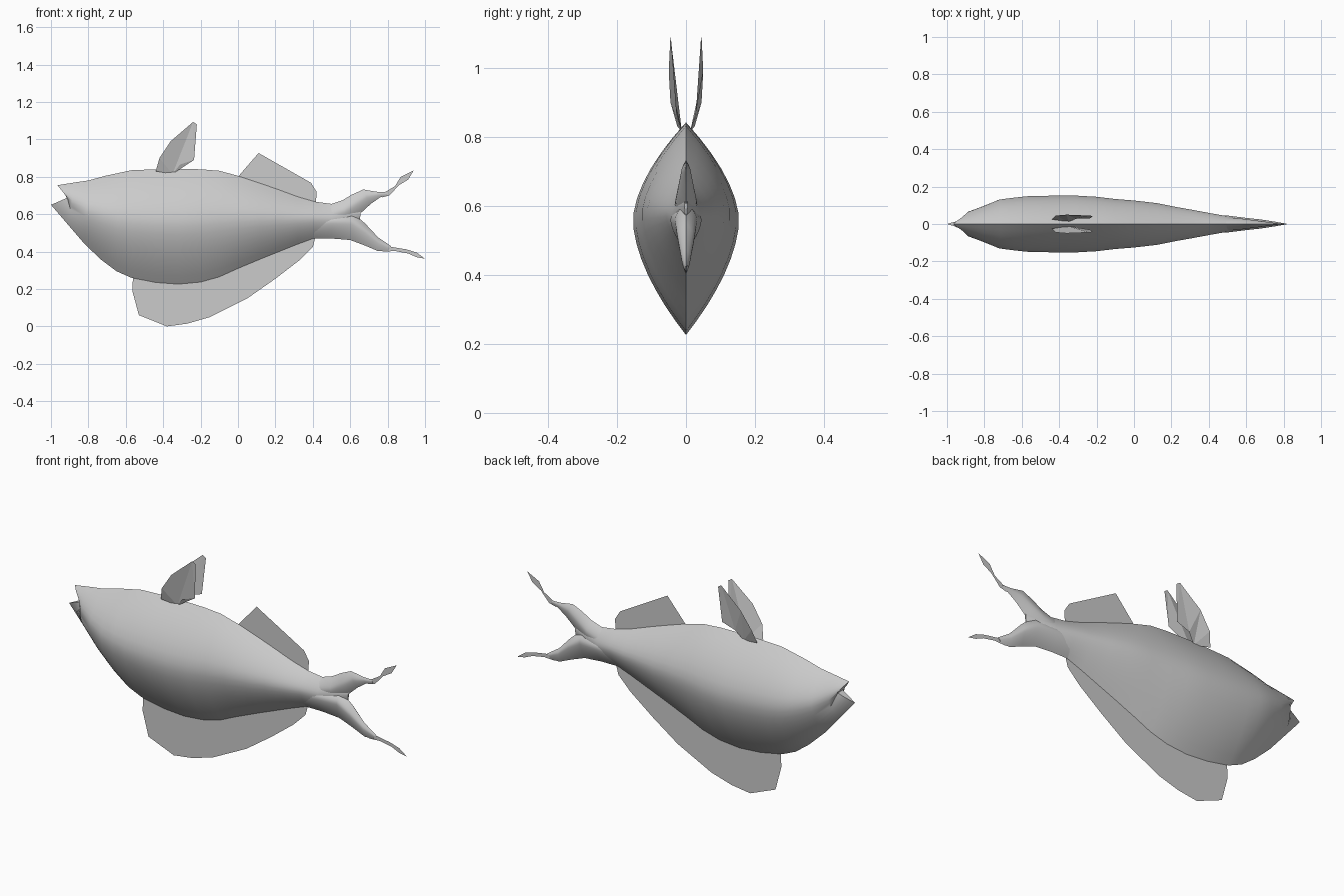
import bpy, bmesh, math

cube = bpy.data.objects.get("Cube")
if cube:
    bpy.data.objects.remove(cube, do_unlink=True)

grey = bpy.data.materials.new("plain grey")
grey.use_nodes = True
grey.diffuse_color = (0.6, 0.6, 0.6, 1)
grey.node_tree.nodes["Principled BSDF"].inputs["Base Color"].default_value = (0.6, 0.6, 0.6, 1)

ROWS = 14


def finish(name, bm):
    mesh = bpy.data.meshes.new(name)
    bm.to_mesh(mesh)
    bm.free()
    mesh.materials.append(grey)
    obj = bpy.data.objects.new(name, mesh)
    bpy.context.collection.objects.link(obj)
    return obj


def lens_loft(name, stations, widest=0.54, notch=0.0):
    """Loft lens sections; a station is bottom x, z, top x, z, half width."""
    bm = bmesh.new()
    rings = []
    for k, (bx, bz, tx, tz, half) in enumerate(stations):
        def point(t, side):
            span = (1 - widest) if t > widest else widest
            y = half * (1 - (abs(t - widest) / span) ** 1.7)
            x = bx + (tx - bx) * t
            if k == 0:  # mouth corner cut back into the first section
                x += notch * max(0, 1 - abs(t - 0.36) / (0.36 if t < 0.36 else 0.64))
            return bm.verts.new((x, side * y, bz + (tz - bz) * t))
        ring = [point(i / ROWS, -1) for i in range(ROWS + 1)]
        ring += [point(i / ROWS, 1) for i in range(ROWS - 1, 0, -1)]
        rings.append(ring)
    count = 2 * ROWS
    for a, b in zip(rings, rings[1:]):
        for i in range(count):
            j = (i + 1) % count
            bm.faces.new((a[i], a[j], b[j], b[i]))
    for ring in (rings[0], rings[-1]):
        for i in range(ROWS):
            quad = [ring[i], ring[i + 1], ring[-i - 1], ring[-i]]
            bm.faces.new(list(dict.fromkeys(quad)))
    bmesh.ops.recalc_face_normals(bm, faces=bm.faces)
    obj = finish(name, bm)
    bpy.ops.object.select_all(action='DESELECT')
    obj.select_set(True)
    bpy.context.view_layer.objects.active = obj
    bpy.ops.object.shade_smooth_by_angle(angle=math.radians(40))
    return obj


def fin(name, outline):
    """Flat sheet from x, y, z points."""
    bm = bmesh.new()
    face = bm.faces.new([bm.verts.new(p) for p in outline])
    bmesh.ops.triangulate(bm, faces=[face])
    return finish(name, bm)


def middle_fin(name, outline):
    return fin(name, [(x, 0, z) for x, z in outline])


# Body with open mouth
lens_loft("body", [
    (-1.0, .65, -.965, .755, .025),
    (-.91, .545, -.87, .77, .065),
    (-.82, .44, -.80, .78, .095),
    (-.73, .355, -.71, .805, .132),
    (-.65, .295, -.64, .82, .142),
    (-.57, .26, -.57, .835, .15),
    (-.44, .235, -.44, .84, .153),
    (-.32, .226, -.32, .842, .154),
    (-.20, .237, -.20, .84, .147),
    (-.10, .265, -.10, .832, .135),
    (0, .31, 0, .805, .127),
    (.12, .36, .12, .765, .113),
    (.22, .40, .22, .73, .093),
    (.32, .44, .32, .693, .075),
    (.41, .473, .41, .667, .058),
    (.50, .475, .50, .655, .042),
    (.58, .50, .58, .66, .026),
    (.65, .56, .66, .64, .004)], notch=0.075)

# Forked tail
lens_loft("tail_upper_lobe", [
    (.42, .52, .42, .66, .03),
    (.50, .52, .50, .655, .034),
    (.58, .55, .56, .675, .03),
    (.65, .60, .61, .705, .022),
    (.71, .655, .67, .732, .014),
    (.76, .69, .74, .72, .006),
    (.80, .70, .79, .718, .001)])
lens_loft("tail_lower_lobe", [
    (.40, .47, .40, .60, .045),
    (.50, .47, .50, .61, .045),
    (.60, .462, .61, .61, .032),
    (.68, .432, .68, .55, .024),
    (.75, .402, .75, .475, .013),
    (.80, .403, .82, .428, .002)], widest=0.65)

# Thin tail tips
middle_fin("tail_upper_tip", [
    (.74, .715), (.79, .72), (.84, .75), (.87, .80), (.94, .835),
    (.91, .785), (.86, .755), (.81, .70), (.77, .69)])
middle_fin("tail_lower_tip", [
    (.74, .41), (.82, .425), (.90, .412), (.955, .395), (1.0, .362),
    (.955, .37), (.91, .39), (.84, .403), (.78, .40)])

# Fins on the centre line
middle_fin("back_fin", [
    (0, .76), (0, .80), (.11, .927), (.39, .768), (.42, .72), (.415, .62), (.2, .65)])
middle_fin("belly_fin", [
    (-.56, .30), (-.565, .19), (-.53, .06), (-.38, 0), (-.27, .015), (-.15, .05),
    (.05, .15), (.2, .255), (.33, .355), (.4, .425), (.42, .50), (.2, .45), (-.1, .32)])

# Mirrored pair of upright fins
half_fin = [
    (-.44, .025, .83), (-.42, .045, .90), (-.36, .05, .99), (-.24, .045, 1.093),
    (-.22, .043, 1.08), (-.235, .03, .89), (-.31, .028, .865), (-.35, .012, .815)]
for side, label in ((1, "rear"), (-1, "near")):
    fin(label + "_upright_fin", [(x, side * y, z) for x, y, z in half_fin])
